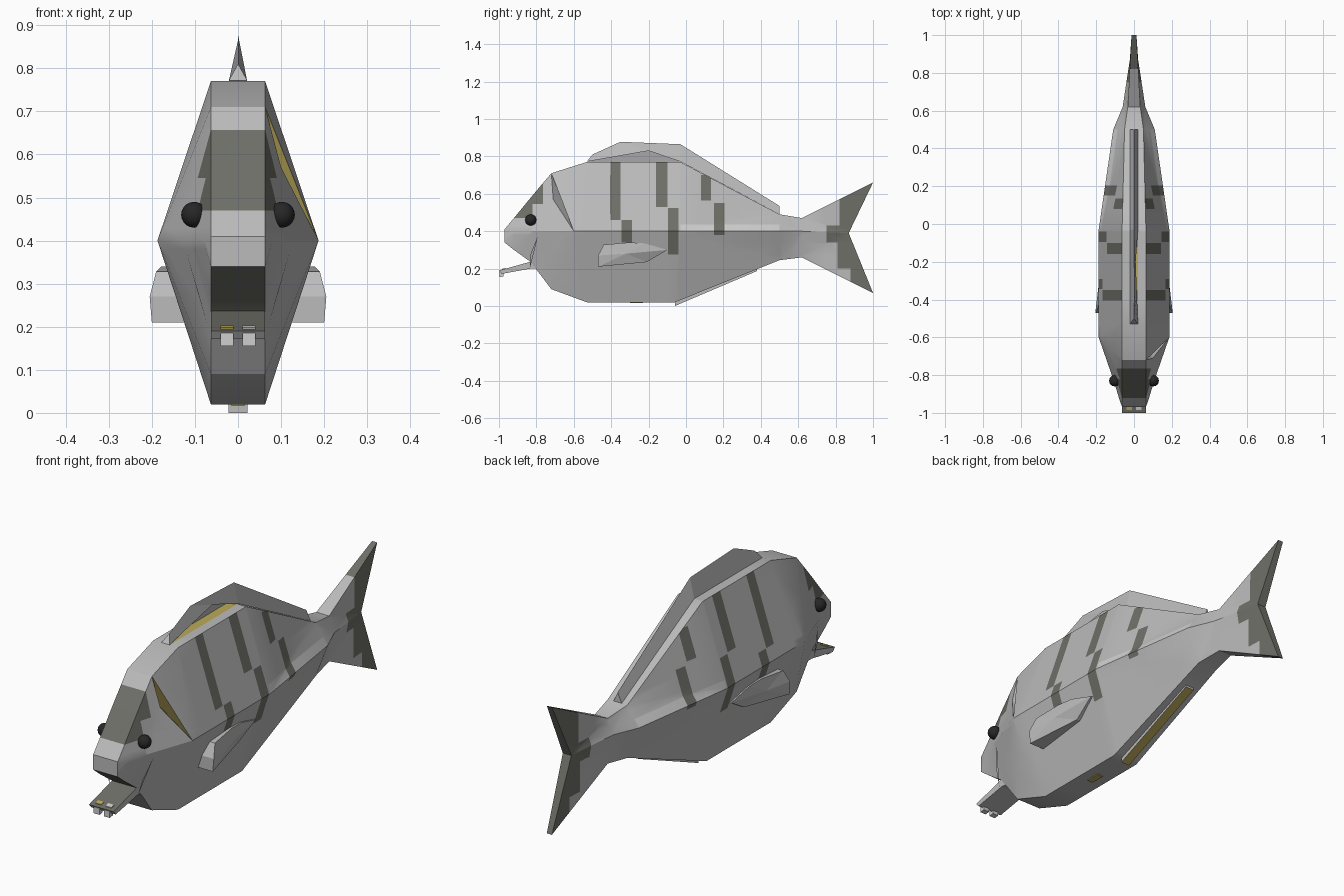
import bpy
import bmesh
from mathutils import Vector

default_cube = bpy.data.objects.get("Cube")
if default_cube:
    bpy.data.objects.remove(default_cube, do_unlink=True)


def make_material(name, color):
    material = bpy.data.materials.new(name)
    material.diffuse_color = (*color, 1)
    material.use_nodes = True
    shader = next(n for n in material.node_tree.nodes if n.type == "BSDF_PRINCIPLED")
    shader.inputs["Base Color"].default_value = (*color, 1)
    shader.inputs["Roughness"].default_value = 0.8
    return material


GREY, DARK, YELLOW, PALE, BLACK = range(5)
materials = [
    make_material("scale grey", (0.5, 0.5, 0.5)),
    make_material("stripe dark grey", (0.16, 0.16, 0.14)),
    make_material("inner yellow", (0.5, 0.4, 0.1)),
    make_material("pale grey", (0.62, 0.62, 0.62)),
    make_material("eye black", (0.02, 0.02, 0.02)),
]


def finish(bm, name, smooth=False):
    """Turn a bmesh into a named object carrying the shared palette."""
    mesh = bpy.data.meshes.new(name)
    bm.to_mesh(mesh)
    bm.free()
    for material in materials:
        mesh.materials.append(material)
    obj = bpy.data.objects.new(name, mesh)
    bpy.context.collection.objects.link(obj)
    if smooth:
        bpy.ops.object.select_all(action="DESELECT")
        obj.select_set(True)
        bpy.context.view_layer.objects.active = obj
        bpy.ops.object.shade_smooth_by_angle(angle=0.5)
    return obj


def add_face(bm, verts, color=GREY):
    face = bm.faces.new(verts)
    face.material_index = color
    return face


def slab(name, outline, half_width, color=GREY, center=0):
    """Extrude a side outline of (y, z) points across x."""
    bm = bmesh.new()
    left, right = ([bm.verts.new((center + s * half_width, y, z)) for y, z in outline]
                   for s in (1, -1))
    add_face(bm, left, color)
    add_face(bm, right[::-1], color)
    for i in range(len(outline)):
        j = (i + 1) % len(outline)
        add_face(bm, (left[i], right[i], right[j], left[j]), color)
    bmesh.ops.recalc_face_normals(bm, faces=bm.faces)
    return finish(bm, name)


def paint(obj, rule, color):
    for face in obj.data.polygons:
        if rule(face):
            face.material_index = color


# Body stations: top (y, z, half width), ridge (y, z, half width), bottom (y, z)
EDGE = 0.063
stations = [
    ((-0.97, 0.41, EDGE), (-0.97, 0.37, EDGE), (-0.97, 0.34)),
    ((-0.92, 0.47, EDGE), (-0.92, 0.4, 0.08), (-0.92, 0.3)),
    ((-0.83, 0.58, EDGE), (-0.83, 0.4, 0.107), (-0.83, 0.235)),
    ((-0.72, 0.71, EDGE), (-0.6, 0.4, 0.187), (-0.72, 0.09)),
    ((-0.53, 0.77, EDGE), (-0.53, 0.4, 0.187), (-0.53, 0.02)),
    ((-0.03, 0.77, EDGE), (-0.03, 0.4, 0.187), (-0.06, 0.02)),
    ((0.5, 0.49, 0.05), (0.5, 0.4, 0.11), (0.5, 0.245)),
    ((0.62, 0.47, 0.033), (0.62, 0.4, 0.06), (0.62, 0.26)),
    ((1, 0.66, 0.013), (0.87, 0.39, 0.022), (1, 0.07)),
]
bm = bmesh.new()
rings = []
for top, ridge, bottom in stations:
    points = [(w, y, z) for y, z, w in (top, ridge, (*bottom, top[2]))]
    points += [(-x, y, z) for x, y, z in reversed(points)]
    rings.append([bm.verts.new(p) for p in points])
GILL = 2
for i, (a, b) in enumerate(zip(rings, rings[1:])):
    for k in range(6):
        n = (k + 1) % 6
        if i == GILL and k == 0:
            # Open gill on the left side of the head
            lip = bm.verts.new((0.1, -0.71, 0.57))
            deep = bm.verts.new((0.05, -0.66, 0.555))
            for trio in ((a[0], a[1], lip), (lip, a[1], b[1]), (a[0], lip, b[0]),
                         (b[0], lip, deep), (lip, b[1], deep)):
                add_face(bm, trio)
            add_face(bm, (b[0], deep, b[1]), YELLOW)
        else:
            add_face(bm, (a[k], a[n], b[n], b[k]))
for ring in (rings[0], rings[-1]):
    add_face(bm, (ring[0], ring[1], ring[4], ring[5]))
    add_face(bm, ring[1:5])
bmesh.ops.triangulate(bm, faces=bm.faces)
bmesh.ops.recalc_face_normals(bm, faces=bm.faces)

# Painted regions as (y low, y high, z low, z high), cut into the faces
flank_stripes = [
    (-0.405, -0.35, 0.46, 0.78), (-0.345, -0.29, 0.34, 0.46),
    (-0.16, -0.1, 0.53, 0.78), (-0.095, -0.04, 0.275, 0.525),
    (0.08, 0.135, 0.565, 0.7), (0.15, 0.205, 0.38, 0.55),
]
wrapped_bands = [
    (-0.92, -0.82, 0.47, 0.7), (-0.82, -0.765, 0.545, 0.7),
    (0.82, 1, 0.43, 0.7), (0.75, 1, 0.34, 0.43),
    (0.81, 1, 0.2, 0.34), (0.88, 1, 0, 0.2),
]
lateral_line = (-0.03, 0.5, 0.4, 0.435)
regions = flank_stripes + wrapped_bands + [lateral_line]
cuts = {("y", v) for r in regions for v in r[:2]} | {("z", v) for r in regions for v in r[2:]}
for axis, value in sorted(cuts):
    normal = Vector((0, 1, 0)) if axis == "y" else Vector((0, 0, 1))
    bmesh.ops.bisect_plane(bm, geom=bm.verts[:] + bm.edges[:] + bm.faces[:], dist=1e-5,
                           plane_co=normal * value, plane_no=normal)


def inside(point, region):
    return region[0] < point.y < region[1] and region[2] < point.z < region[3]


for face in bm.faces:
    c = face.calc_center_median()
    flank = abs(face.normal.x) > 0.3
    mouth = c.y < -0.83 and face.normal.z < -0.5 and abs(face.normal.x) < 0.1
    if face.material_index == YELLOW:
        continue
    if flank and inside(c, lateral_line):
        face.material_index = PALE
    if mouth or any(inside(c, r) for r in wrapped_bands):
        face.material_index = DARK
    if flank and any(inside(c, r) for r in flank_stripes):
        face.material_index = DARK
finish(bm, "body", smooth=True)

# Dorsal fin: a hollow ridge, open low on its left side
bm = bmesh.new()
ridge = [bm.verts.new((0, y, z)) for y, z in
         ((-0.5, 0.81), (-0.35, 0.878), (-0.03, 0.865), (0.5, 0.535))]
base = {s: [bm.verts.new((s * 0.021, y, z)) for y, z in
            ((-0.53, 0.772), (-0.03, 0.772), (0.5, 0.49))] for s in (1, -1)}
notch = bm.verts.new((0.009, -0.2, 0.83))
for s in (1, -1):
    front, middle, back = base[s]
    add_face(bm, (middle, back, ridge[3], ridge[2]))
    if s > 0:
        add_face(bm, (front, notch, ridge[1], ridge[0]))
        add_face(bm, (notch, middle, ridge[2], ridge[1]))
    else:
        add_face(bm, (front, middle, ridge[2], ridge[1], ridge[0]))
add_face(bm, (base[1][0], base[-1][0], ridge[0]))
add_face(bm, (base[1][2], base[-1][2], ridge[3]))
add_face(bm, (base[1][0], base[1][1], base[-1][1], base[-1][0]), YELLOW)
bmesh.ops.recalc_face_normals(bm, faces=bm.faces)
finish(bm, "dorsal_fin")

# Belly fin and vent
belly_fin = slab("belly_fin", ((-0.06, 0.0), (0.38, 0.187), (0.38, 0.21), (-0.06, 0.03)), 0.022)
paint(belly_fin, lambda f: f.normal.z < -0.5, YELLOW)
slab("vent_plate", ((-0.3, 0.016), (-0.23, 0.016), (-0.23, 0.022), (-0.3, 0.022)), 0.015, YELLOW)

# Lower jaw with two teeth
jaw = slab("lower_jaw", ((-1, 0.19), (-0.82, 0.24), (-0.8, 0.2), (-0.83, 0.2), (-0.985, 0.172)), EDGE)
paint(jaw, lambda f: f.normal.z > 0.5, DARK)
for side, label, color in ((1, "left", PALE), (-1, "right", YELLOW)):
    x = side * 0.026
    slab(label + "_tooth", ((-0.998, 0.155), (-0.975, 0.158), (-0.975, 0.185), (-0.998, 0.185)),
         0.015, PALE, x)
    slab(label + "_tooth_root", ((-0.985, 0.195), (-0.965, 0.2), (-0.965, 0.203), (-0.985, 0.198)),
         0.015, color, x)

# Paired parts: pectoral fins, mouth folds and eyes
fin_rim = [(0.2, -0.47, 0.21), (0.205, -0.47, 0.27), (0.19, -0.44, 0.328), (0.178, -0.3, 0.34),
           (0.172, -0.22, 0.335), (0.162, -0.1, 0.3), (0.15, -0.21, 0.235)]
fold = [(0.122, -0.79, 0.38), (0.07, -0.835, 0.2), (0.092, -0.83, 0.28)]
for side, label in ((1, "left"), (-1, "right")):
    bm = bmesh.new()
    outer = [bm.verts.new((side * x, y, z)) for x, y, z in fin_rim]
    inner = [bm.verts.new((side * (EDGE + (z - 0.06) / 3), y, z)) for x, y, z in fin_rim]
    hub = bm.verts.new((side * 0.187, -0.32, 0.28))
    for i in range(len(outer)):
        j = (i + 1) % len(outer)
        add_face(bm, (outer[i], outer[j], hub))
        add_face(bm, (outer[i], inner[i], inner[j], outer[j]))
    add_face(bm, inner)
    bmesh.ops.recalc_face_normals(bm, faces=bm.faces)
    finish(bm, label + "_pectoral_fin")

    bm = bmesh.new()
    add_face(bm, [bm.verts.new((side * x, y, z)) for x, y, z in fold][::side])
    finish(bm, label + "_mouth_fold")

    bm = bmesh.new()
    bmesh.ops.create_uvsphere(bm, u_segments=16, v_segments=10, radius=0.03)
    bmesh.ops.translate(bm, verts=bm.verts, vec=(side * 0.102, -0.83, 0.46))
    eye = finish(bm, label + "_eye", smooth=True)
    paint(eye, lambda f: True, BLACK)
